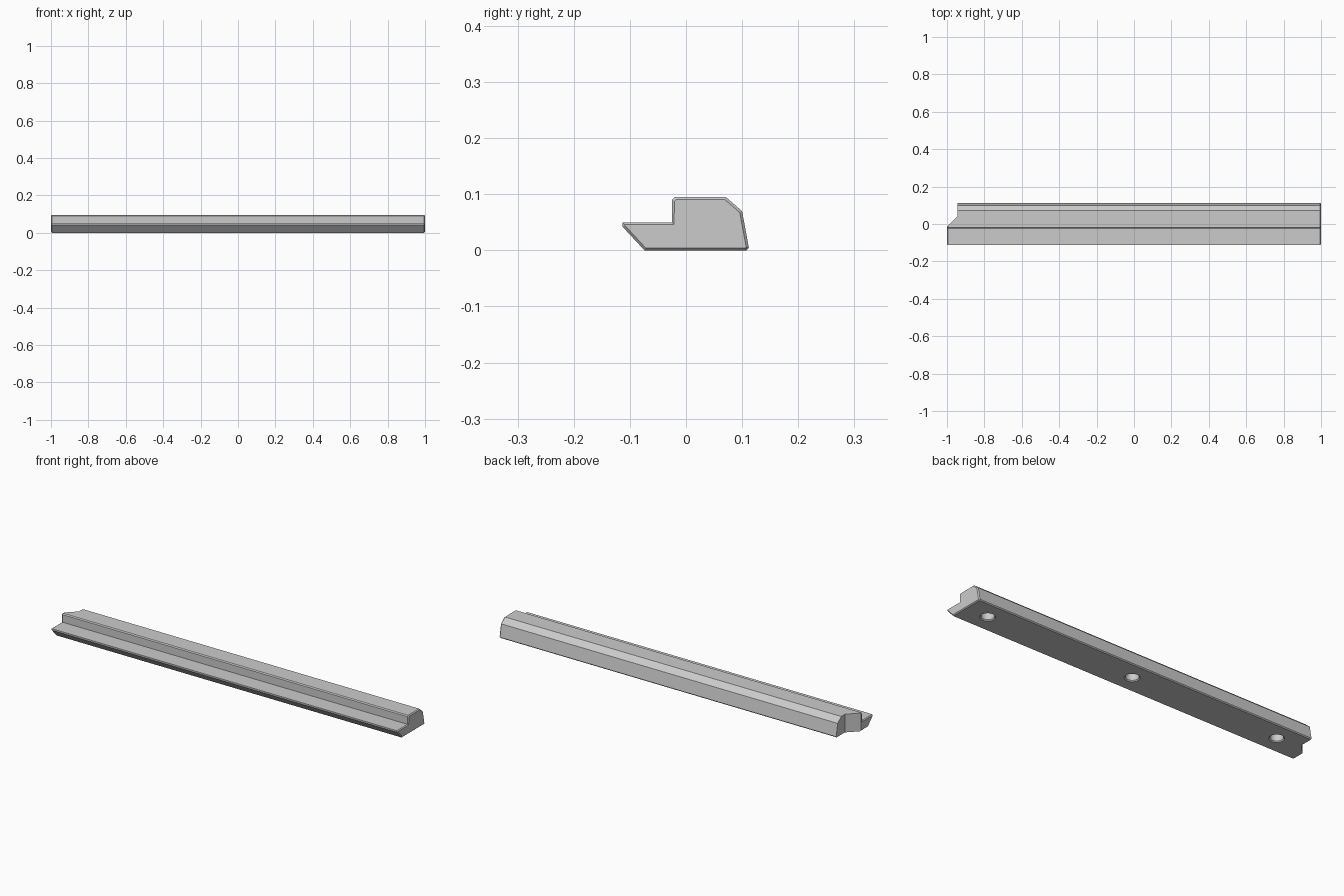
import bpy, bmesh
from math import radians
from mathutils import Matrix

default = bpy.data.objects.get("Cube")
if default:
    bpy.data.objects.remove(default)

grey = bpy.data.materials.new("plain_grey")
grey.use_nodes = True
colour = (0.6, 0.6, 0.6, 1)
grey.diffuse_color = colour
grey.node_tree.nodes["Principled BSDF"].inputs["Base Color"].default_value = colour


def make_object(name, bm):
    bmesh.ops.recalc_face_normals(bm, faces=bm.faces)
    mesh = bpy.data.meshes.new(name)
    bm.to_mesh(mesh)
    bm.free()
    mesh.materials.append(grey)
    obj = bpy.data.objects.new(name, mesh)
    bpy.context.collection.objects.link(obj)
    return obj


def prism(bm, points, offset):
    """Close a flat outline and sweep it along an offset."""
    base = bm.faces.new([bm.verts.new(p) for p in points])
    sweep = bmesh.ops.extrude_face_region(bm, geom=[base], use_keep_orig=True)
    moved = [v for v in sweep["geom"] if isinstance(v, bmesh.types.BMVert)]
    bmesh.ops.translate(bm, verts=moved, vec=offset)
    bmesh.ops.recalc_face_normals(bm, faces=bm.faces)


# Stepped rail: cross-section (y, z) swept lengthwise, with chamfered ends
CHAMFER = 0.005
profile = [(-0.113, 0.05), (-0.113, 0.042), (-0.074, 0.0), (0.108, 0.0),
           (0.112, 0.005), (0.1, 0.07), (0.071, 0.095), (-0.02, 0.095),
           (-0.025, 0.09), (-0.025, 0.05)]
half = 1 - CHAMFER
bm = bmesh.new()
prism(bm, [(-half, y, z) for y, z in profile], (2 * half, 0, 0))
ends = [f for f in bm.faces if abs(f.normal.x) > 0.9]
bmesh.ops.inset_individual(bm, faces=ends, thickness=CHAMFER, depth=CHAMFER)
rail = make_object("stepped_rail", bm)

# Corner notch at one end: straight shoulder and a diagonal
bm = bmesh.new()
notch = [(-1.1, -0.115), (-0.945, 0.04), (-0.945, 0.2), (-1.1, 0.2)]
prism(bm, [(x, y, -0.1) for x, y in notch], (0, 0, 0.3))
cutters = [make_object("notch_cutter", bm)]

# Three blind holes in the underside, each with a countersunk rim
RADIUS, RIM, DEPTH = 0.031, 0.036, 0.065
for x in (-0.821, 0.025, 0.871):
    for r1, r2, top in ((RADIUS, RADIUS, DEPTH), (RIM + 0.005, RADIUS, CHAMFER)):
        bm = bmesh.new()
        bottom = -0.02 if r1 == r2 else -CHAMFER
        bmesh.ops.create_cone(
            bm, cap_ends=True, segments=32, radius1=r1, radius2=r2,
            depth=top - bottom,
            matrix=Matrix.Translation((x, 0.017, (top + bottom) / 2)))
        cutters.append(make_object("hole_cutter", bm))

# Cut the rail and discard the cutters
bpy.ops.object.select_all(action="DESELECT")
bpy.context.view_layer.objects.active = rail
rail.select_set(True)
for cutter in cutters:
    cutter.hide_render = True
    cut = rail.modifiers.new("cut", "BOOLEAN")
    cut.operation = "DIFFERENCE"
    cut.solver = "EXACT"
    cut.object = cutter
    bpy.ops.object.modifier_apply(modifier=cut.name)
    bpy.data.objects.remove(cutter)

bpy.ops.object.shade_smooth_by_angle(angle=radians(20))
